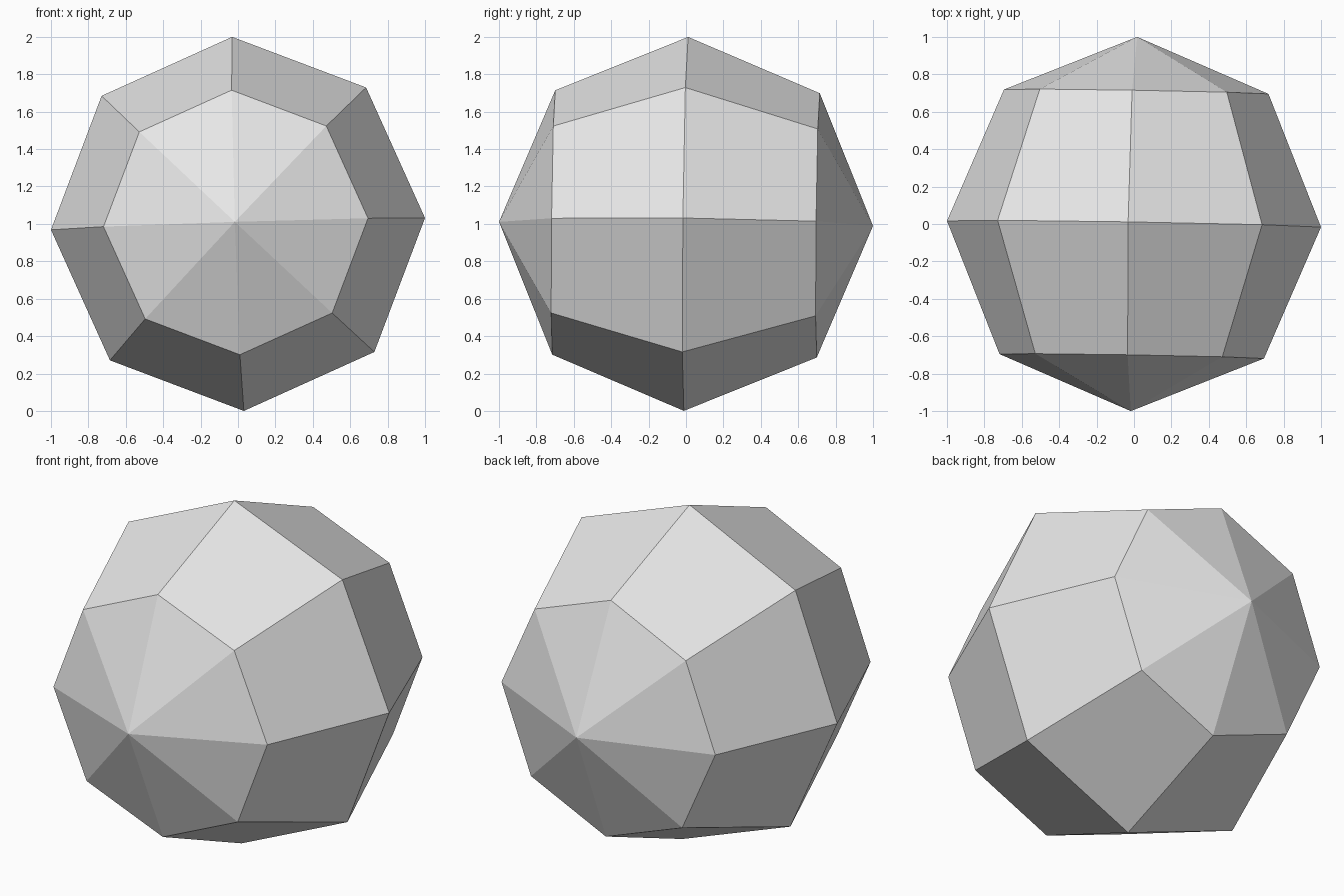
import bpy
import bmesh
import math
from mathutils import Matrix, Vector

cube = bpy.data.objects.get("Cube")
if cube:
    bpy.data.objects.remove(cube, do_unlink=True)

# Plain grey material
GREY = (0.8, 0.8, 0.8, 1.0)
grey = bpy.data.materials.new("light_grey")
grey.use_nodes = True
grey.diffuse_color = GREY
for node in grey.node_tree.nodes:
    if node.type == "BSDF_PRINCIPLED":
        node.inputs["Base Color"].default_value = GREY

# Faceted ball: poles run front to back with a slight tilt and spin
pole = Vector((-0.017, -1, 0.011)).normalized()
spin = math.radians(1.8)
side = Vector((math.cos(spin), 0, math.sin(spin)))
side = (side - pole * side.dot(pole)).normalized()
up = pole.cross(side)
turn = Matrix((side, up, pole)).transposed().to_4x4()

bm = bmesh.new()
bmesh.ops.create_uvsphere(bm, u_segments=8, v_segments=4, radius=1,
                          matrix=Matrix.Translation((0, 0, 1)) @ turn)
mesh = bpy.data.meshes.new("faceted_ball")
bm.to_mesh(mesh)
bm.free()
mesh.materials.append(grey)
ball = bpy.data.objects.new("faceted_ball", mesh)
bpy.context.collection.objects.link(ball)
